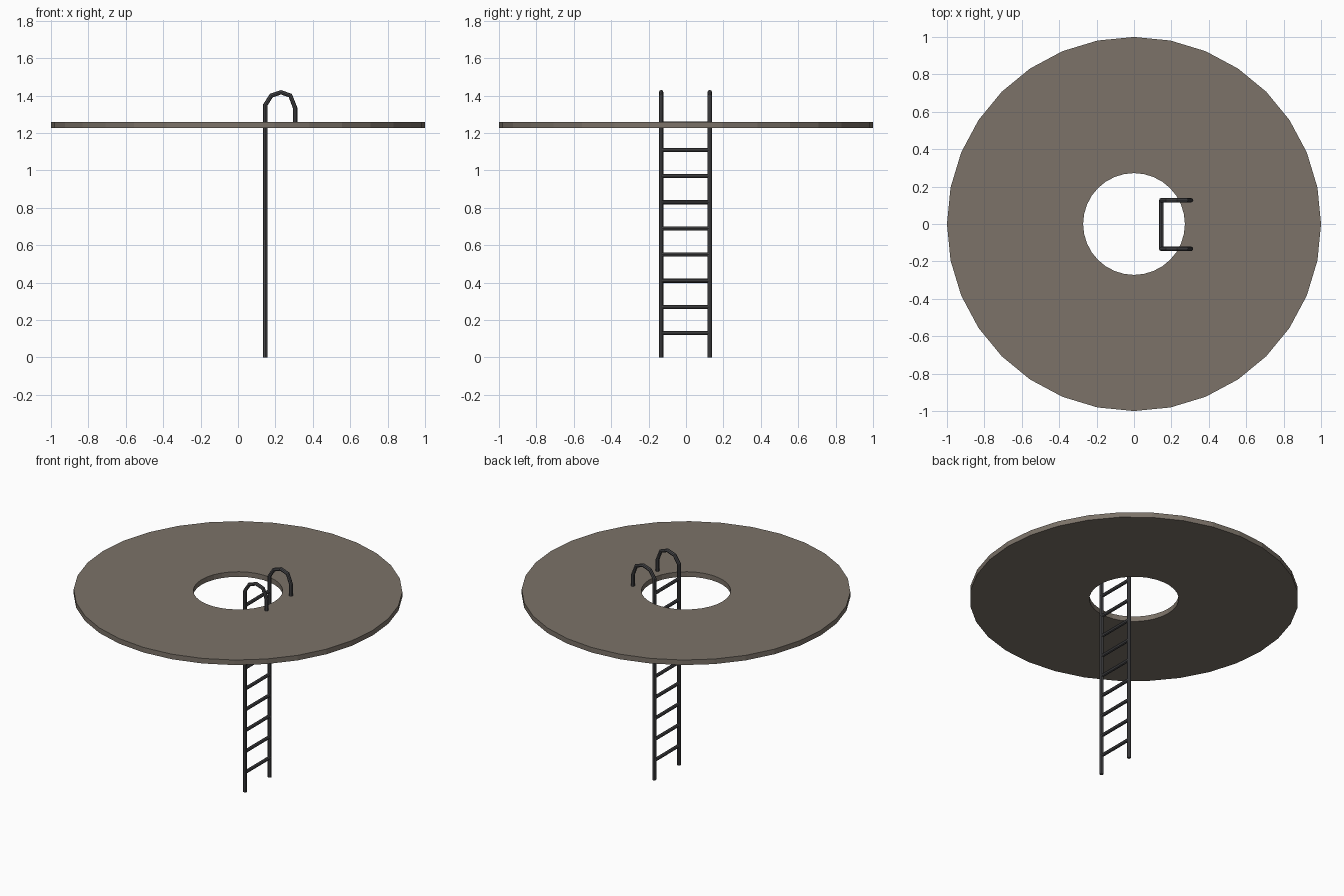
import bpy, bmesh
from math import cos, sin, pi

if "Cube" in bpy.data.objects:
    bpy.data.objects.remove(bpy.data.objects["Cube"])

def material(name, rgb):
    m = bpy.data.materials.new(name)
    m.diffuse_color = (*rgb, 1)
    m.use_nodes = True
    m.node_tree.nodes["Principled BSDF"].inputs["Base Color"].default_value = m.diffuse_color
    return m

WOOD = material("brown_deck", (0.20, 0.17, 0.14))
METAL = material("dark_metal", (0.065, 0.065, 0.07))

def ring(name, r_in, r_out, z0, z1, sides, mat):
    bm = bmesh.new()
    profile = [(r_in, z0), (r_out, z0), (r_out, z1), (r_in, z1)]
    loops = []
    for i in range(sides):
        a = 2 * pi * i / sides
        loops.append([bm.verts.new((r * cos(a), r * sin(a), z)) for r, z in profile])
    for i in range(sides):
        a, b = loops[i], loops[(i + 1) % sides]
        for k in range(4):
            n = (k + 1) % 4
            bm.faces.new((a[k], a[n], b[n], b[k]))
    bmesh.ops.recalc_face_normals(bm, faces=bm.faces)
    mesh = bpy.data.meshes.new(name)
    bm.to_mesh(mesh)
    bm.free()
    mesh.materials.append(mat)
    bpy.context.collection.objects.link(bpy.data.objects.new(name, mesh))

def tube(name, points, radius, mat):
    curve = bpy.data.curves.new(name, 'CURVE')
    curve.dimensions = '3D'
    curve.bevel_depth = radius
    curve.bevel_resolution = 2
    curve.use_fill_caps = True
    spline = curve.splines.new('POLY')
    spline.points.add(len(points) - 1)
    for p, co in zip(spline.points, points):
        p.co = (*co, 1)
    curve.materials.append(mat)
    obj = bpy.data.objects.new(name, curve)
    bpy.context.collection.objects.link(obj)
    bpy.ops.object.select_all(action='DESELECT')
    obj.select_set(True)
    bpy.context.view_layer.objects.active = obj
    bpy.ops.object.convert(target='MESH')
    bpy.ops.object.shade_smooth_by_angle()

# Round platform with a central hatch hole
ring("platform", 0.272, 1.0, 1.226, 1.26, 32, WOOD)

# Ladder rails, hooked over the platform edge as handles
RAIL_X, Y_LEFT, Y_RIGHT = 0.146, -0.133, 0.127
hook = [(RAIL_X, 0), (RAIL_X, 1.35), (0.178, 1.40), (0.23, 1.418),
        (0.28, 1.40), (0.305, 1.335), (0.305, 1.255)]
for side, y in (("front", Y_LEFT), ("back", Y_RIGHT)):
    tube(f"{side}_rail", [(x, y, z) for x, z in hook], 0.012, METAL)

# Evenly spaced rungs
for i in range(9):
    z = 0.13 + 0.14 * i
    tube(f"rung_{i + 1}", [(RAIL_X, Y_LEFT, z), (RAIL_X, Y_RIGHT, z)], 0.011, METAL)
